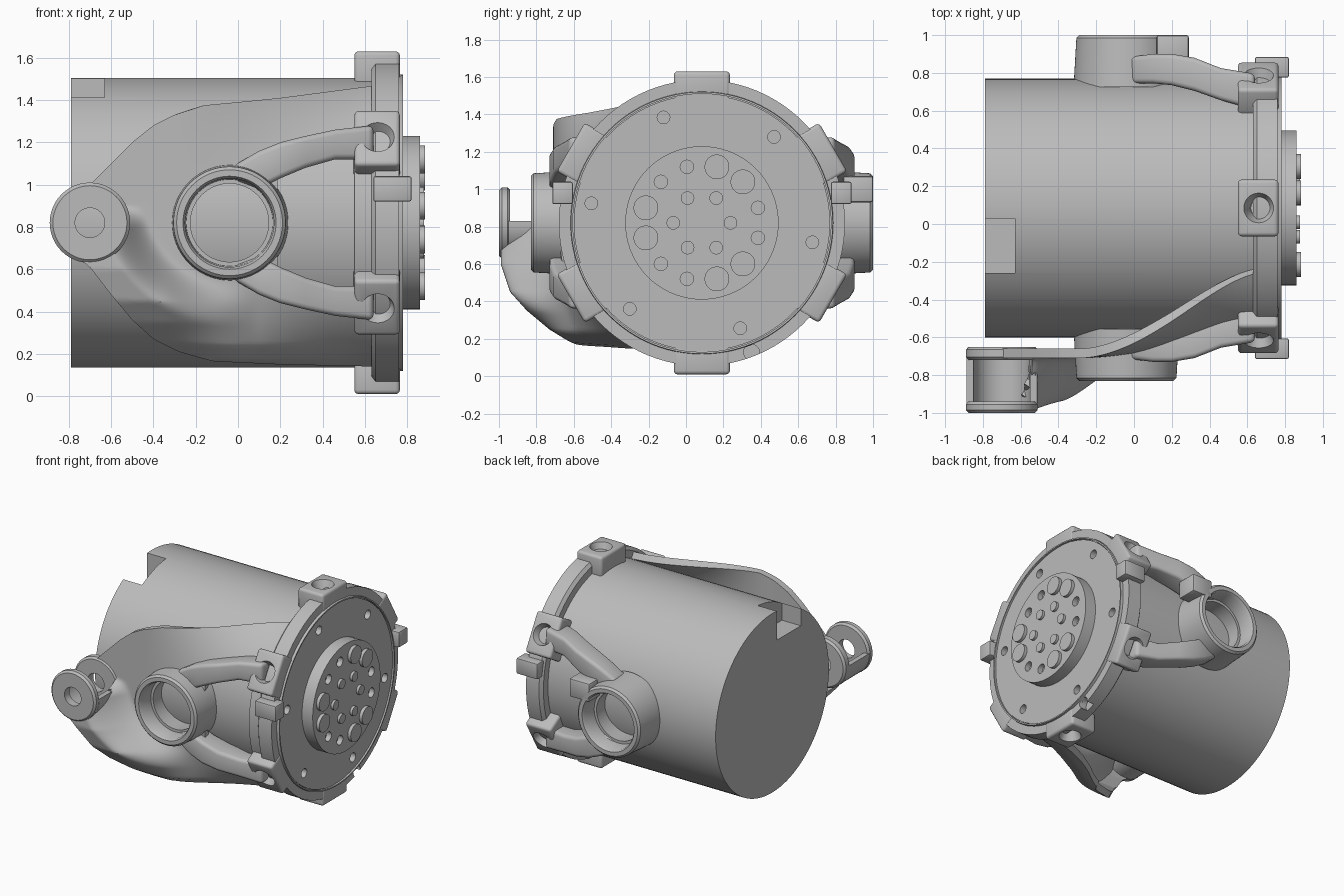
import bpy, bmesh, math
from mathutils import Vector, Matrix

if "Cube" in bpy.data.objects:
    bpy.data.objects.remove(bpy.data.objects["Cube"])

CY, CZ = 0.085, 0.82          # main axis, parallel to x
EYE, BOSS = (-0.70, 0.82), (-0.04, 0.82)

grey = bpy.data.materials.new("plain grey")
grey.use_nodes = True
grey.diffuse_color = (0.5, 0.5, 0.5, 1)
grey.node_tree.nodes["Principled BSDF"].inputs["Base Color"].default_value = (0.5, 0.5, 0.5, 1)


def add(name, bm):
    bmesh.ops.recalc_face_normals(bm, faces=bm.faces)
    me = bpy.data.meshes.new(name)
    bm.to_mesh(me)
    bm.free()
    ob = bpy.data.objects.new(name, me)
    bpy.context.collection.objects.link(ob)
    me.materials.append(grey)
    return ob


def rod(name, start, end, r1, r2=None, n=48):
    a, b = Vector(start), Vector(end)
    rot = (b - a).to_track_quat('Z', 'Y').to_matrix().to_4x4()
    bm = bmesh.new()
    bmesh.ops.create_cone(bm, cap_ends=True, segments=n, radius1=r1, radius2=r1 if r2 is None else r2,
                          depth=(b - a).length, matrix=Matrix.Translation((a + b) / 2) @ rot)
    return add(name, bm)


def box(name, lo, hi, matrix=Matrix()):
    lo, hi = Vector(lo), Vector(hi)
    bm = bmesh.new()
    bmesh.ops.create_cube(bm, matrix=matrix @ Matrix.Translation((lo + hi) / 2)
                          @ Matrix.Diagonal((*(hi - lo), 1)))
    return add(name, bm)


def lathe(name, profile, origin, axis, n=72):
    """Spin a closed (distance along axis, radius) profile."""
    axis, origin = Vector(axis), Vector(origin)
    side = Vector((0, 0, 1))
    bm = bmesh.new()
    rings = []
    for i in range(n):
        d = Matrix.Rotation(math.tau * i / n, 3, axis) @ side
        rings.append([bm.verts.new(origin + axis * h + d * r) for h, r in profile])
    for i in range(n):
        a, b = rings[i], rings[(i + 1) % n]
        for j in range(len(profile)):
            k = (j + 1) % len(profile)
            bm.faces.new((a[j], a[k], b[k], b[j]))
    return add(name, bm)


def apply(ob, kind, **settings):
    m = ob.modifiers.new(kind, kind)
    for k, v in settings.items():
        setattr(m, k, v)
    bpy.context.view_layer.objects.active = ob
    bpy.ops.object.modifier_apply(modifier=m.name)


def cut(ob, *cutters):
    for c in cutters:
        apply(ob, 'BOOLEAN', operation='DIFFERENCE', object=c)
        bpy.data.objects.remove(c)


def polar(x, r, deg):
    a = math.radians(deg)
    return (x, CY + r * math.cos(a), CZ + r * math.sin(a))


def step(a, b, v):
    t = min(1, max(0, (v - a) / (b - a)))
    return t * t * (3 - 2 * t)


def lerp(table, v):
    for (a, p), (b, q) in zip(table, table[1:]):
        if v <= b:
            return p + (q - p) * max(0, (v - a) / (b - a))
    return table[-1][1]


# Main drum with keyway notch and face screw holes
drum = rod("drum", (-0.79, CY, CZ), (0.77, CY, CZ), 0.685, n=96)
cut(drum, box("cutter", (-1, -0.26, 1.28), (-0.63, 0.03, 1.7)))
cut(drum, *[rod("cutter", polar(0.72, 0.6, 50 + 60 * i), polar(0.8, 0.6, 50 + 60 * i), 0.034, n=20)
            for i in range(6)])

# Mounting ring with a U notch, plus the thin raised rim
ring = lathe("mounting_ring", [(0.63, 0.67), (0.63, 0.74), (0.65, 0.765), (0.76, 0.765), (0.76, 0.67)],
             (0, CY, CZ), (1, 0, 0), 96)
cut(ring, rod("cutter", polar(0.7, 0.74, -69), polar(0.8, 0.74, -69), 0.042, n=20))
lathe("face_rim", [(0.74, 0.69), (0.78, 0.69), (0.78, 0.70), (0.74, 0.705)], (0, CY, CZ), (1, 0, 0), 96)

# Six ring lugs with countersunk radial holes
for i in range(6):
    deg = 30 + 60 * i
    turn = Matrix.Translation((0, CY, CZ)) @ Matrix.Rotation(math.radians(deg), 4, 'X')
    lug = box("ring_lug_%d" % (i + 1), (0.55, 0.64, -0.15), (0.765, 0.81, 0.15), turn)
    apply(lug, 'BEVEL', width=0.02, segments=3)
    cut(lug, rod("cutter", polar(0.66, 0.73, deg), polar(0.66, 0.82, deg), 0.045, 0.083, 32),
        rod("cutter", polar(0.66, 0.69, deg), polar(0.66, 0.78, deg), 0.04, n=24))

# Side stop tabs
for s, n in ((-1, "front"), (1, "back")):
    mid = CY + s * 0.745
    tab = box(n + "_stop_tab", (0.64, mid - 0.055, 0.92), (0.82, mid + 0.055, 1.04))
    apply(tab, 'BEVEL', width=0.01, segments=2)

# Output hub with holes and drive pins
hub = rod("output_hub", (0.74, CY, CZ), (0.86, CY, CZ), 0.41, n=72)
for deg in (-15, 15, 105, 135, 225, 255):
    cut(hub, rod("cutter", polar(0.82, 0.31, deg), polar(0.9, 0.31, deg), 0.036, n=20))
for i, deg in enumerate((45, 75, 165, 195, 285, 315)):
    rod("large_pin_%d" % (i + 1), polar(0.84, 0.31, deg), polar(0.885, 0.31, deg), 0.066, n=32)
    rod("small_pin_%d" % (i + 1), polar(0.84, 0.153, 60 * i), polar(0.88, 0.153, 60 * i), 0.036, n=24)

# Flared front shell that runs from the ring to the eye
TOP = [(-0.76, 0.97), (-0.7, 1.0), (-0.6, 1.1), (-0.5, 1.2), (-0.4, 1.28), (-0.3, 1.33), (-0.16, 1.375),
       (0, 1.39), (0.2, 1.41), (0.66, 1.47)]
LOW = [(-0.76, 0.66), (-0.7, 0.61), (-0.6, 0.48), (-0.5, 0.36), (-0.4, 0.27), (-0.28, 0.21),
       (-0.12, 0.165), (0.2, 0.15), (0.66, 0.14)]
KEEL = [(0.12, -0.28), (0.17, -0.6), (0.25, -0.73), (0.35, -0.85), (0.45, -0.94), (0.6, -0.99)]
# Strut stations: x, height above axis, half width, inner and outer reach
PATH = [(-0.02, 0.235, 0.035, 0.66, 0.80), (0.1, 0.25, 0.09, 0.66, 0.815),
        (0.2, 0.295, 0.085, 0.65, 0.815), (0.32, 0.335, 0.075, 0.62, 0.795),
        (0.46, 0.37, 0.07, 0.57, 0.74), (0.64, 0.38, 0.08, 0.52, 0.71)]
RISE = [(p[0], p[1]) for p in PATH]


def shell_y(x, z):
    arc = CY - math.sqrt(max(0.02, 0.735 ** 2 - (z - CZ) ** 2))
    keel = lerp(KEEL, z)
    base = arc + (max(-0.71, keel) - arc) * (1 - step(-0.3, 0.64, x))
    reach = math.hypot(x + 0.04, z - 0.95)
    mask = step(0.4, 0.62, reach) * (1 - step(0.8, 0.9, z)) * (1 - step(-0.35, 0.1, x))
    return base + (min(base, keel) - base) * mask


def is_open(x, z):
    """Bearing bore, eye slot and the window between the struts."""
    return (math.hypot(x - BOSS[0], z - BOSS[1]) < 0.235 or math.hypot(x - EYE[0], z - EYE[1]) < 0.17
            or 0.18 < x < 0.55 and abs(z - CZ) < lerp(RISE, x) - 0.02)


bm = bmesh.new()
NX, NZ = 90, 80
grid = []
for i in range(NX + 1):
    x = -0.76 + 1.42 * i / NX
    lo, hi = lerp(LOW, x), lerp(TOP, x)
    column = [lo + (hi - lo) * j / NZ for j in range(NZ + 1)]
    grid.append([bm.verts.new((x, shell_y(x, z), z)) for z in column])
for a, b in zip(grid, grid[1:]):
    for j in range(NZ):
        quad = (a[j], b[j], b[j + 1], a[j + 1])
        mid = sum((v.co for v in quad), Vector()) / 4
        if not is_open(mid.x, mid.z):
            bm.faces.new(quad)
bmesh.ops.delete(bm, geom=[v for v in bm.verts if not v.link_faces], context='VERTS')
shell = add("front_shell", bm)
if sum(p.normal.y for p in shell.data.polygons) > 0:
    shell.data.flip_normals()
apply(shell, 'SOLIDIFY', thickness=0.05, offset=-1)

# Forked eye: two drilled cheeks joined by a half-round web below
for n, y0, y1 in (("front", -1.0, -0.94), ("rear", -0.72, -0.65)):
    lathe(n + "_eye_cheek", [(y0, 0.07), (y0, 0.175), (y0 + 0.015, 0.19), (y1 - 0.015, 0.19),
                             (y1, 0.175), (y1, 0.07)], (EYE[0], 0, EYE[1]), (0, 1, 0), 48)
web = lathe("eye_web", [(-0.95, 0.15), (-0.95, 0.188), (-0.7, 0.188), (-0.7, 0.15)],
            (EYE[0], 0, EYE[1]), (0, 1, 0), 48)
cut(web, box("cutter", (-1, -1.1, 0.83), (-0.4, -0.5, 1.2)))

# Bearing bosses and their forked struts, front and back
for s, n in ((-1, "front"), (1, "back")):
    lathe(n + "_bearing_boss", [(0.64, 0.19), (0.64, 0.28), (0.90, 0.265), (0.915, 0.25), (0.915, 0.22),
                                (0.90, 0.21), (0.79, 0.205), (0.79, 0.185)],
          (BOSS[0], CY, BOSS[1]), (0, s, 0))
    for up, m in ((1, "upper"), (-1, "lower")):
        bm = bmesh.new()
        loops = [[bm.verts.new((x, CY + s * r, CZ + up * (h + k * w)))
                  for k, r in ((-1, a), (1, a), (1, b), (-1, b))] for x, h, w, a, b in PATH]
        for p, q in zip(loops, loops[1:]):
            for j in range(4):
                bm.faces.new((p[j], p[(j + 1) % 4], q[(j + 1) % 4], q[j]))
        bm.faces.new(loops[0])
        bm.faces.new(loops[-1])
        strut = add("%s_%s_strut" % (n, m), bm)
        apply(strut, 'BEVEL', width=0.025, segments=3, limit_method='ANGLE')

# Small block beside the back boss
block = box("back_block", (0.12, 0.84, 0.93), (0.29, 1.0, 1.07))
apply(block, 'BEVEL', width=0.012, segments=2)

# Smooth shading with crisp edges
for ob in bpy.context.scene.objects:
    ob.select_set(ob.type == 'MESH')
bpy.context.view_layer.objects.active = drum
bpy.ops.object.shade_smooth_by_angle(angle=math.radians(32))
